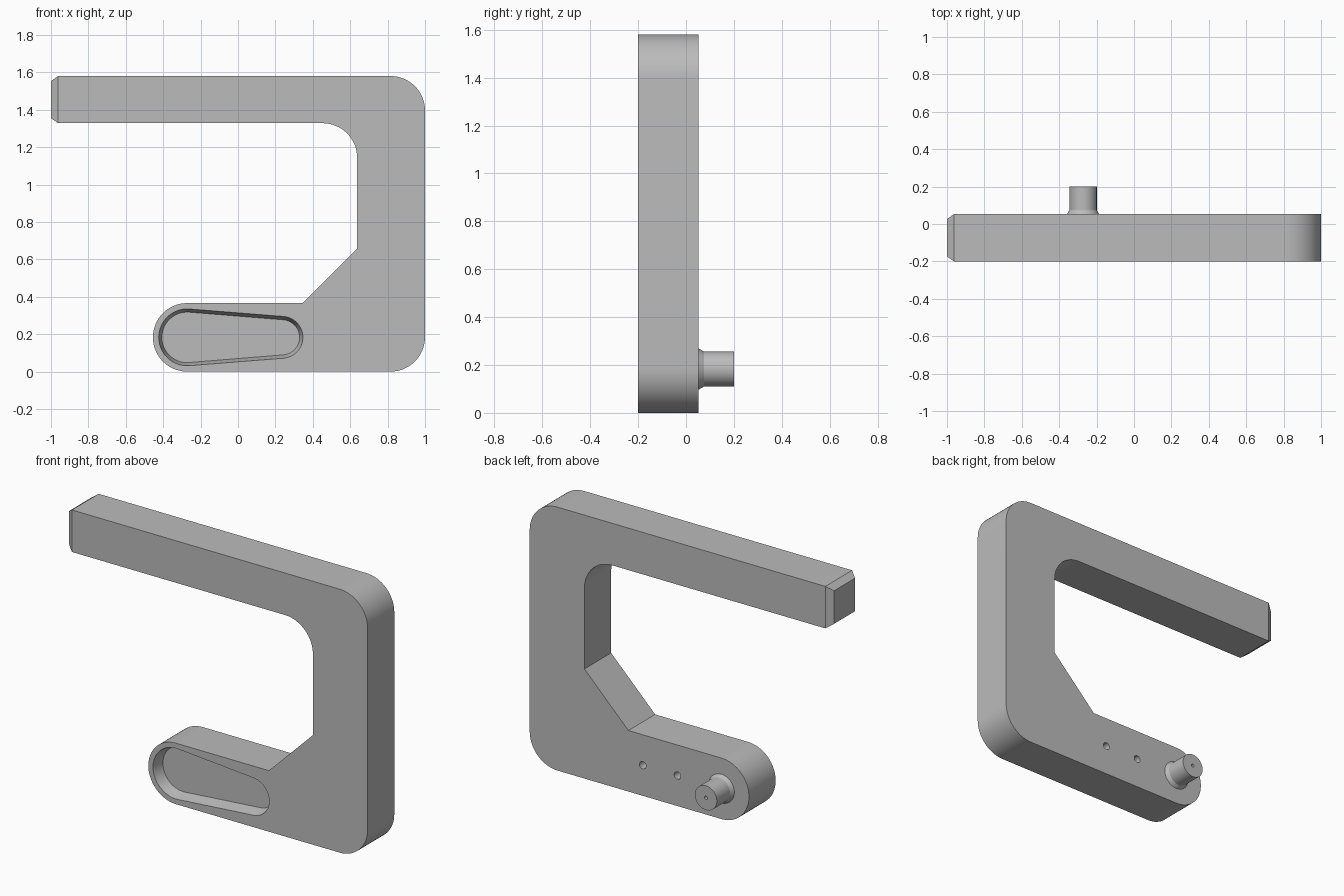
import bpy, bmesh
from math import cos, sin, radians, acos, degrees

if "Cube" in bpy.data.objects:
    bpy.data.objects.remove(bpy.data.objects["Cube"])

grey = bpy.data.materials.new("plain_grey")
grey.use_nodes = True
grey.diffuse_color = (0.5, 0.5, 0.5, 1)
grey.node_tree.nodes["Principled BSDF"].inputs["Base Color"].default_value = (0.5, 0.5, 0.5, 1)


def arc(cx, cz, r, start, end, steps=16):
    """Points on an arc in the XZ plane, angles in degrees."""
    angles = [radians(start + (end - start) * i / steps) for i in range(steps + 1)]
    return [(cx + r * cos(a), cz + r * sin(a)) for a in angles]


def circle(cx, cz, r, steps=48):
    return arc(cx, cz, r, 0, 360, steps)[:-1]


def tapered_slot(big_r, small_r):
    """Two circles of different radius joined by their tangents."""
    t = degrees(acos((small_r - big_r) / (SLOT_END - PIN_X)))
    return (arc(SLOT_END, PIN_Z, small_r, t - 180, 180 - t, 24)
            + arc(PIN_X, PIN_Z, big_r, 180 - t, 180 + t, 28))


def loft(name, sections):
    """Solid through outlines with equal point counts, given as (outline, y)."""
    bm = bmesh.new()
    rings = [[bm.verts.new((x, y, z)) for x, z in outline] for outline, y in sections]
    n = len(rings[0])
    bm.faces.new(rings[0])
    bm.faces.new(rings[-1][::-1])
    for a, b in zip(rings, rings[1:]):
        for i in range(n):
            j = (i + 1) % n
            bm.faces.new((a[i], b[i], b[j], a[j]))
    bmesh.ops.recalc_face_normals(bm, faces=bm.faces)
    mesh = bpy.data.meshes.new(name)
    bm.to_mesh(mesh)
    bm.free()
    mesh.materials.append(grey)
    obj = bpy.data.objects.new(name, mesh)
    bpy.context.collection.objects.link(obj)
    return obj


def activate(obj):
    bpy.ops.object.select_all(action='DESELECT')
    obj.select_set(True)
    bpy.context.view_layer.objects.active = obj


def cut(obj, cutter):
    activate(obj)
    mod = obj.modifiers.new("cut", 'BOOLEAN')
    mod.operation, mod.solver, mod.object = 'DIFFERENCE', 'EXACT', cutter
    bpy.ops.object.modifier_apply(modifier=mod.name)
    bpy.data.objects.remove(cutter)


FRONT, BACK = -0.20, 0.053
PIN_X, PIN_Z, SLOT_END = -0.272, 0.183, 0.235
TIP = 0.038

# C-shaped frame
outline = ([(-1 + TIP, 1.58)]
           + arc(0.815, 1.395, 0.185, 90, 0)
           + arc(0.815, 0.185, 0.185, 0, -90)
           + arc(PIN_X, PIN_Z, 0.183, 270, 90, 32)
           + [(0.345, 0.366), (0.637, 0.657)]
           + arc(0.452, 1.143, 0.185, 0, 90)
           + [(-1 + TIP, 1.328)])
frame = loft("frame", [(outline, FRONT), (outline, BACK)])

# Chamfered tip of the upper arm
bm = bmesh.new()
bm.from_mesh(frame.data)
end = [f for f in bm.faces if f.normal.x < -0.99 and f.calc_center_median().x < -0.9]
bmesh.ops.inset_individual(bm, faces=end, thickness=TIP, depth=TIP)
bm.to_mesh(frame.data)
bm.free()

# Tapered recess in the front of the lower arm
cut(frame, loft("recess_cutter", [(tapered_slot(0.152, 0.112), FRONT - 0.0001),
                                  (tapered_slot(0.135, 0.094), FRONT + 0.07)]))

# Two small blind holes in the back
for x in (0.02, 0.25):
    hole = circle(x, PIN_Z, 0.022, 24)
    cut(frame, loft("hole_cutter", [(hole, BACK - 0.08), (hole, BACK + 0.02)]))

# Pin with a flared foot and a centre hole
pin = loft("pin", [(circle(PIN_X, PIN_Z, r), y) for r, y in
                   ((0.086, BACK - 0.01), (0.086, BACK), (0.073, BACK + 0.022), (0.073, 0.2))])
centre = circle(PIN_X, PIN_Z, 0.01, 16)
cut(pin, loft("centre_cutter", [(centre, 0.16), (centre, 0.22)]))

for obj in (frame, pin):
    activate(obj)
    bpy.ops.object.shade_smooth_by_angle(angle=radians(25))
